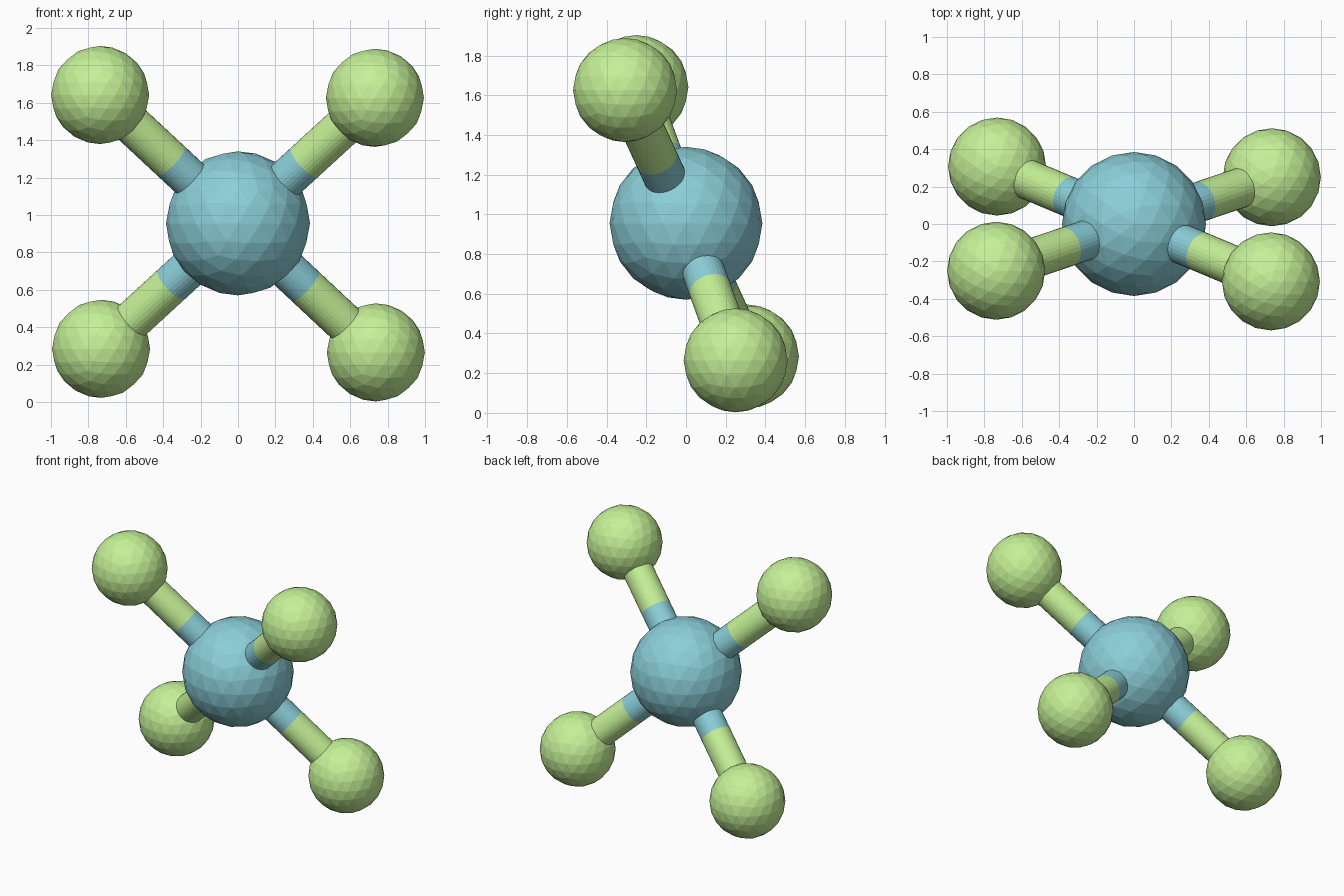
import bpy
from mathutils import Vector

if "Cube" in bpy.data.objects:
    bpy.data.objects.remove(bpy.data.objects["Cube"])

CENTRE = Vector((0, 0, 0.955))
CORE_R, OUTER_R, ROD_R = 0.385, 0.262, 0.107
SPLIT = 0.487  # where the rod changes colour, as a fraction of its length


def material(name, rgb):
    m = bpy.data.materials.new(name)
    m.diffuse_color = (*rgb, 1)
    m.use_nodes = True
    m.node_tree.nodes["Principled BSDF"].inputs["Base Color"].default_value = m.diffuse_color
    return m


blue = material("blue", (0.26, 0.62, 0.69))
green = material("green", (0.56, 0.88, 0.31))


def finish(name, mat):
    ob = bpy.context.object
    ob.name = name
    ob.data.materials.append(mat)
    return ob


def ball(name, pos, radius, mat):
    bpy.ops.mesh.primitive_ico_sphere_add(subdivisions=3, radius=radius, location=pos)
    return finish(name, mat)


def rod(name, a, b, mat):
    d = b - a
    bpy.ops.mesh.primitive_cylinder_add(
        vertices=32, radius=ROD_R, depth=d.length, location=(a + b) / 2,
        rotation=d.to_track_quat('Z', 'Y').to_euler())
    return finish(name, mat)


# central ball
ball("central_ball", CENTRE, CORE_R, blue)

# four outer balls in a tilted square, each on a two-colour rod
outer = {
    "upper_left": (-0.737, -0.25, 1.641),
    "upper_right": (0.732, -0.307, 1.626),
    "lower_left": (-0.732, 0.307, 0.284),
    "lower_right": (0.737, 0.25, 0.265),
}
for side, pos in outer.items():
    end = Vector(pos)
    mid = CENTRE.lerp(end, SPLIT)
    ball(side + "_ball", end, OUTER_R, green)
    rod(side + "_inner_rod", CENTRE, mid, blue)
    rod(side + "_outer_rod", mid, end, green)
